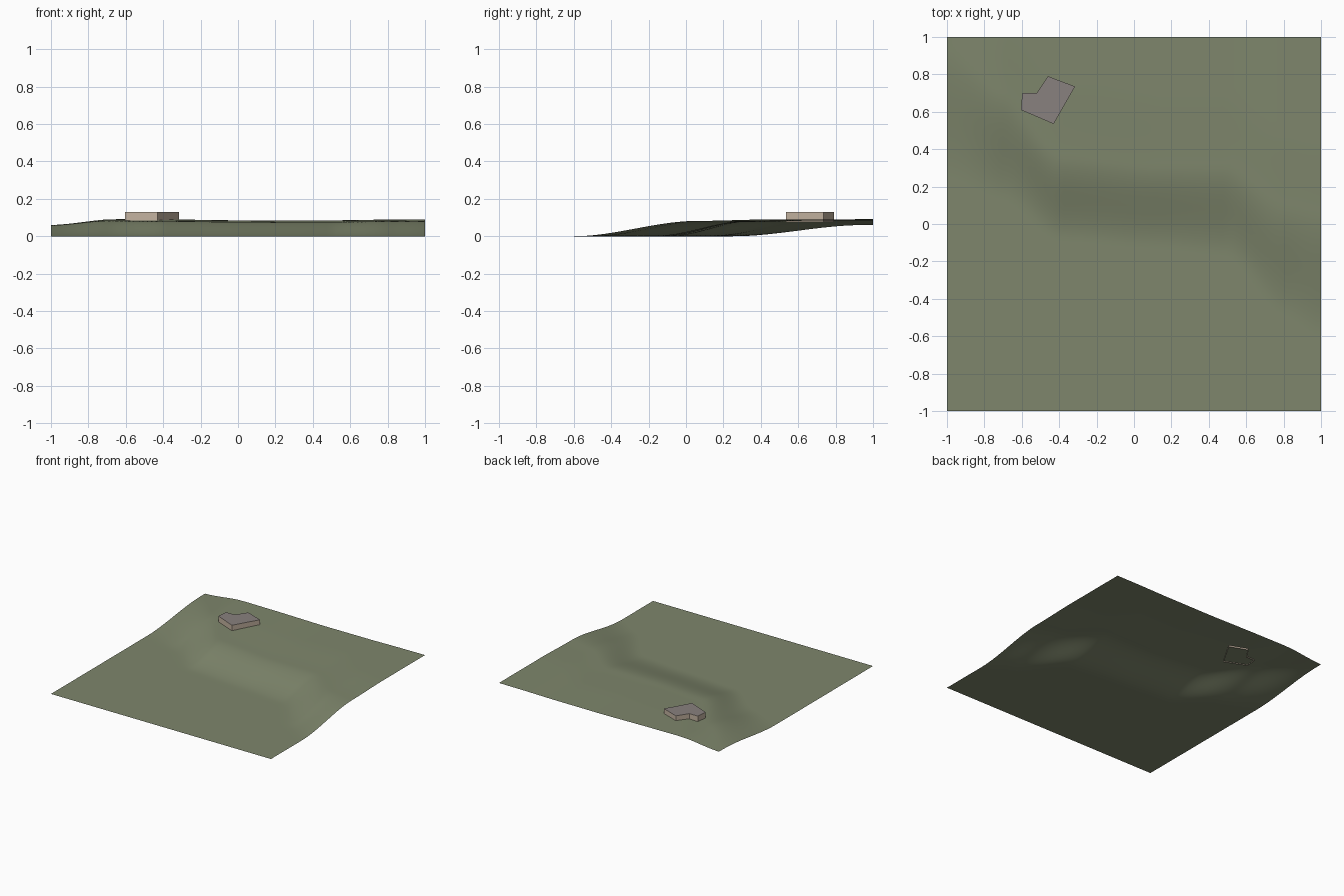
import bpy, bmesh

if "Cube" in bpy.data.objects:
    bpy.data.objects.remove(bpy.data.objects["Cube"])

def material(name, rgb):
    m = bpy.data.materials.new(name)
    m.diffuse_color = (*rgb, 1)
    m.use_nodes = True
    m.node_tree.nodes["Principled BSDF"].inputs["Base Color"].default_value = m.diffuse_color
    return m

def smooth(t):
    t = min(1, max(0, t))
    return t * t * (3 - 2 * t)

# Hillside stations: x, y where slope starts, y where it ends, plateau height
STATIONS = [(-1.0, 0.25, 0.95, 0.06), (-0.7, 0.14, 0.70, 0.084),
            (-0.4, -0.08, 0.36, 0.082), (0.1, -0.12, 0.31, 0.076),
            (0.5, -0.16, 0.31, 0.077), (0.8, -0.48, 0.10, 0.081),
            (1.0, -0.60, 0.06, 0.082)]

def height(x, y):
    for a, b in zip(STATIONS, STATIONS[1:]):
        if x <= b[0]:
            break
    t = smooth((x - a[0]) / (b[0] - a[0])) * 0.6 + 0.4 * (x - a[0]) / (b[0] - a[0])
    start, end, top = (p + (q - p) * t for p, q in zip(a[1:], b[1:]))
    s = smooth((y - start) / (end - start))
    crown = 0.008 * smooth((y - end) / 0.4)      # plateau keeps rising gently
    return top * s + crown * smooth((x + 1) / 0.4)

def make(name, bm, mats):
    me = bpy.data.meshes.new(name)
    bm.to_mesh(me)
    bm.free()
    for m in mats:
        me.materials.append(m)
    ob = bpy.data.objects.new(name, me)
    bpy.context.collection.objects.link(ob)
    return ob

# Terrain sheet
bm = bmesh.new()
bmesh.ops.create_grid(bm, x_segments=80, y_segments=80, size=1)
for v in bm.verts:
    v.co.z = height(v.co.x, v.co.y)
for f in bm.faces:
    f.smooth = True
make("terrain", bm, [material("grass", (0.21, 0.24, 0.15))])

# Flat-roofed building, open underneath
FOOTPRINT = [(-0.605, 0.61), (-0.43, 0.535), (-0.315, 0.735),
             (-0.46, 0.79), (-0.52, 0.70), (-0.597, 0.70)]
bm = bmesh.new()
low = [bm.verts.new((x, y, 0.077)) for x, y in FOOTPRINT]
top = [bm.verts.new((x, y, 0.13)) for x, y in FOOTPRINT]
n = len(low)
for i in range(n):
    j = (i + 1) % n
    bm.faces.new((low[i], low[j], top[j], top[i]))
bm.faces.new(top).material_index = 1
make("building", bm, [material("walls", (0.56, 0.46, 0.36)),
                      material("roof", (0.25, 0.22, 0.21))])
